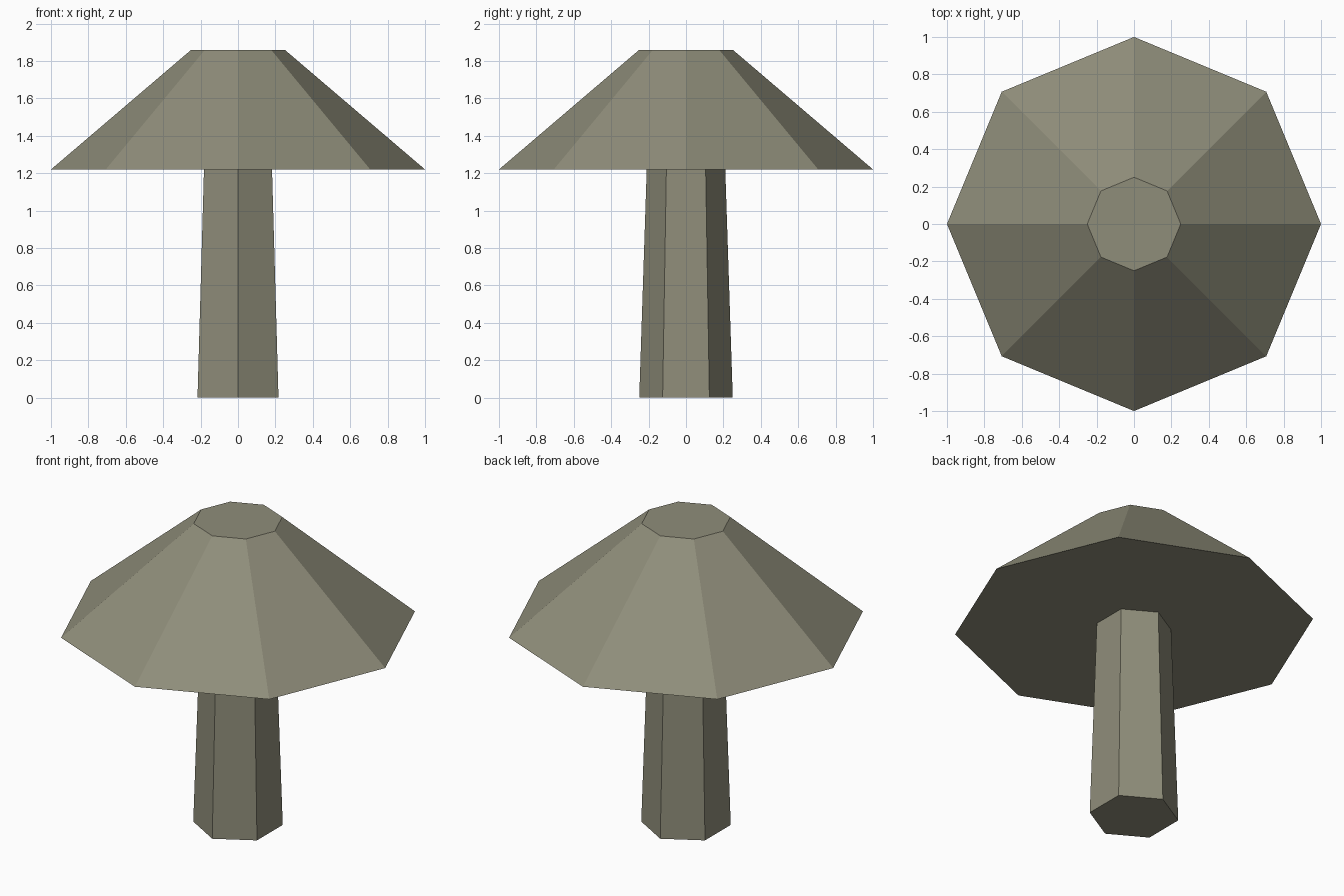
import bpy, bmesh
from mathutils import Matrix

if "Cube" in bpy.data.objects:
    bpy.data.objects.remove(bpy.data.objects["Cube"])

# One flat colour for the whole model
olive = bpy.data.materials.new("olive_grey")
olive.diffuse_color = (0.275, 0.268, 0.195, 1.0)
olive.use_nodes = True
olive.node_tree.nodes["Principled BSDF"].inputs["Base Color"].default_value = olive.diffuse_color


def frustum(name, sides, r_bottom, r_top, z_bottom, z_top):
    """Capped, flat-shaded tapered prism with a corner on the y axis."""
    bm = bmesh.new()
    bmesh.ops.create_cone(
        bm, cap_ends=True, segments=sides, radius1=r_bottom, radius2=r_top,
        depth=z_top - z_bottom,
        matrix=Matrix.Translation((0, 0, (z_bottom + z_top) / 2)))
    mesh = bpy.data.meshes.new(name)
    bm.to_mesh(mesh)
    bm.free()
    mesh.materials.append(olive)
    obj = bpy.data.objects.new(name, mesh)
    bpy.context.collection.objects.link(obj)
    return obj


# Six-sided tapering stem
frustum("mushroom_stem", 6, 0.25, 0.21, 0.0, 1.22)

# Eight-sided sloping cap with a flat top
frustum("mushroom_cap", 8, 1.0, 0.25, 1.22, 1.86)
